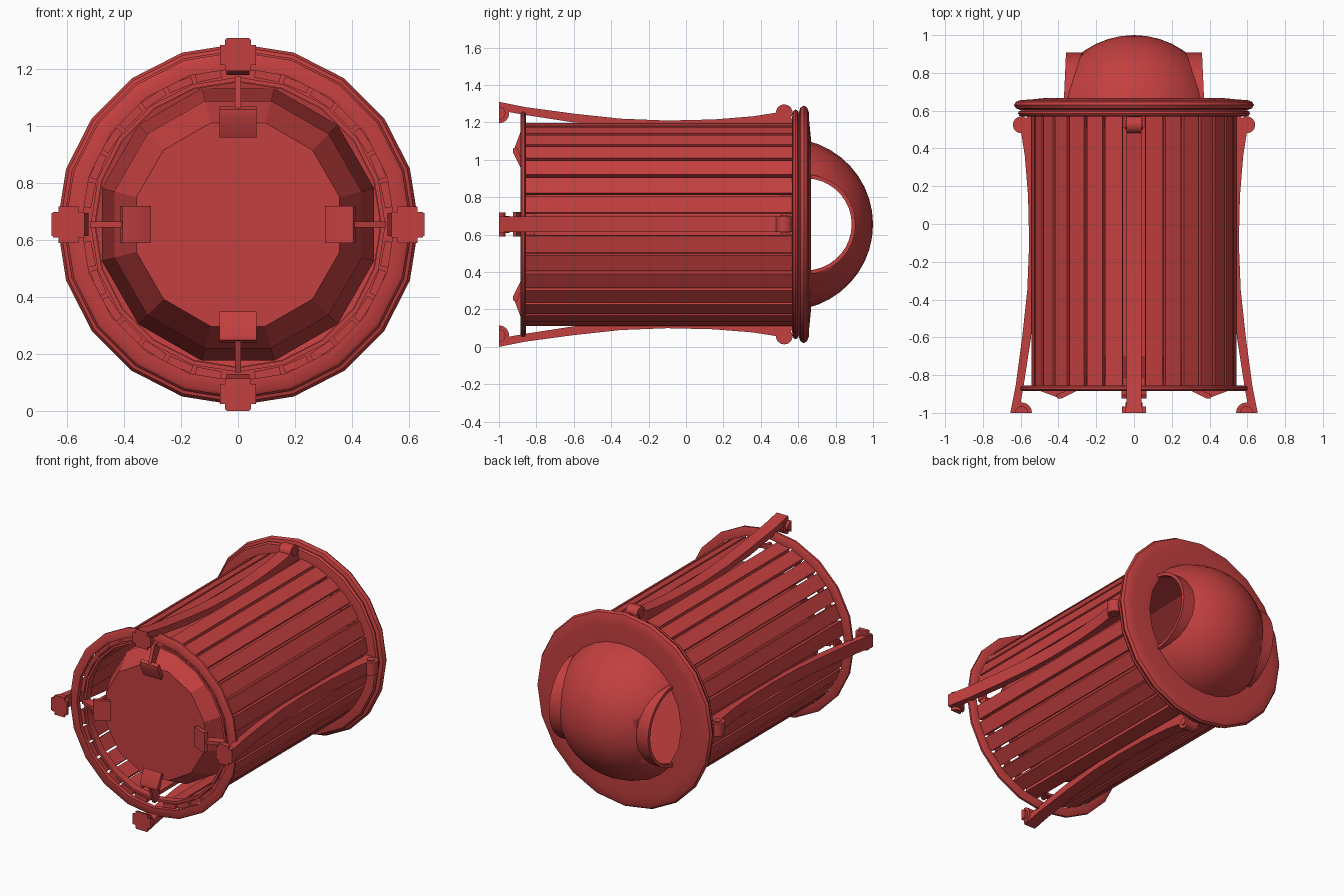
import bpy, bmesh
from math import sin, cos, pi, sqrt, radians
from mathutils import Vector

if "Cube" in bpy.data.objects:
    bpy.data.objects.remove(bpy.data.objects["Cube"])

CZ = 0.655  # height of the horizontal main axis (runs along y)
red = bpy.data.materials.new("red_paint")
red.diffuse_color = (0.55, 0.05, 0.05, 1)
red.use_nodes = True
red.node_tree.nodes["Principled BSDF"].inputs["Base Color"].default_value = red.diffuse_color


def make(name, verts, faces, angle=35):
    me = bpy.data.meshes.new(name)
    me.from_pydata(verts, [], faces)
    bm = bmesh.new()
    bm.from_mesh(me)
    bmesh.ops.remove_doubles(bm, verts=bm.verts, dist=1e-5)
    bmesh.ops.recalc_face_normals(bm, faces=bm.faces)
    bm.to_mesh(me)
    bm.free()
    ob = bpy.data.objects.new(name, me)
    bpy.context.collection.objects.link(ob)
    me.materials.append(red)
    bpy.ops.object.select_all(action='DESELECT')
    ob.select_set(True)
    bpy.context.view_layer.objects.active = ob
    bpy.ops.object.shade_smooth_by_angle(angle=radians(angle))
    return ob


def place(r, y, w, t):
    """Radius, position along the axis and sideways offset, turned by t."""
    return (r * cos(t) - w * sin(t), y, CZ + r * sin(t) + w * cos(t))


def lathe(name, prof, sides, phase=0.0, closed=True, angle=35):
    n = len(prof)
    verts = [place(r, y, 0, phase + 2 * pi * i / sides) for i in range(sides) for r, y in prof]
    faces = []
    for i in range(sides):
        a, b = i * n, (i + 1) % sides * n
        for j in range(n if closed else n - 1):
            k = (j + 1) % n
            faces.append((a + j, a + k, b + k, b + j))
    return make(name, verts, faces, angle)


def plate(name, prof, hw, t, angle=35):
    """Extrude a (radius, y) outline sideways by +-hw at angle t."""
    n = len(prof)
    verts = [place(r, y, w, t) for w in (-hw, hw) for r, y in prof]
    faces = [tuple(range(n)), tuple(range(2 * n - 1, n - 1, -1))]
    faces += [(j, (j + 1) % n, n + (j + 1) % n, n + j) for j in range(n)]
    return make(name, verts, faces, angle)


def disc(cr, cy, rad, a0=0, a1=2 * pi, n=14):
    full = abs(a1 - a0 - 2 * pi) < 1e-4
    m = n if full else n - 1
    return [(cr + rad * cos(a0 + (a1 - a0) * i / m), cy + rad * sin(a0 + (a1 - a0) * i / m))
            for i in range(n)]


# Lid: rounded rim with a flat inner flange
lathe("lid_rim", [(0.43, 0.665), (0.46, 0.668), (0.56, 0.658), (0.60, 0.657), (0.625, 0.647),
                  (0.635, 0.63), (0.625, 0.612), (0.60, 0.603), (0.50, 0.603), (0.43, 0.64)], 20)
lathe("lid_under_ring", [(0.595, 0.603), (0.61, 0.595), (0.614, 0.585), (0.605, 0.572),
                         (0.58, 0.568), (0.50, 0.568), (0.50, 0.603)], 20)

# Bottom hoop and inner slat band
lathe("bottom_hoop", [(0.595, -0.855), (0.607, -0.863), (0.607, -0.877), (0.595, -0.885),
                      (0.55, -0.885), (0.55, -0.855)], 20)
for y in (-0.86, 0.51):
    lathe("inner_band", [(0.503, y), (0.518, y), (0.518, y + 0.05), (0.503, y + 0.05)], 20)

# Slats around the body, leaving room for the four legs
for k in range(32):
    if k % 8:
        plate("slat", [(0.518, -0.86), (0.545, -0.86), (0.545, 0.57), (0.518, 0.57)],
              0.045, k * pi / 16)

# Inner bucket with tapered foot
lathe("inner_bucket", [(0, -0.86), (0.37, -0.86), (0.45, -0.70), (0.495, 0.58),
                       (0.48, 0.58), (0.435, -0.69), (0.36, -0.84), (0, -0.84)],
      12, pi / 12, False, 20)

# Curved legs with scrolls, and bucket brackets
outer = [(0.655, -1.0), (0.627, -0.86), (0.592, -0.6), (0.565, -0.35), (0.555, -0.1),
         (0.561, 0.15), (0.578, 0.36), (0.60, 0.50)]
inner = [(0.565, 0.57), (0.53, 0.57), (0.525, 0.2), (0.525, -0.3), (0.545, -0.6), (0.585, -0.86), (0.61, -1.0)]
for q in range(4):
    t = q * pi / 2
    plate("leg", outer + inner, 0.041, t)
    plate("top_scroll", disc(0.597, 0.525, 0.045), 0.041, t)
    plate("top_scroll_boss", disc(0.597, 0.525, 0.024), 0.047, t)
    plate("foot_scroll", disc(0.595, -1.0, 0.055, 0, pi, 9), 0.045, t)
    plate("foot_scroll_boss", disc(0.595, -1.0, 0.035, 0, pi, 9), 0.064, t)
    plate("bracket_web", [(0.33, -0.893), (0.40, -0.92), (0.52, -0.875), (0.52, -0.83),
                          (0.46, -0.83), (0.40, -0.865), (0.33, -0.865)], 0.01, t)
    plate("bracket_pad", [(0.305, -0.885), (0.385, -0.925), (0.405, -0.925), (0.415, -0.905),
                          (0.32, -0.868)], 0.065, t)

# Dome shell, cut through sideways by the openings
DY, DR, OY, OR = 0.54, 0.46, 0.64, 0.25


def arc(rad, n=9):
    a0 = math_asin = 0.22
    return [(rad * cos(a0 + (pi / 2 - a0) * i / n), DY + rad * sin(a0 + (pi / 2 - a0) * i / n))
            for i in range(n + 1)]


dome = lathe("dome", arc(DR) + arc(DR - 0.015)[::-1], 28, 0, True, 40)
n = 28
cv = [(x, OY + OR * sin(2 * pi * i / n), CZ + OR * cos(2 * pi * i / n)) for x in (-1, 1) for i in range(n)]
cf = [tuple(range(n)), tuple(range(2 * n - 1, n - 1, -1))]
cf += [(i, (i + 1) % n, n + (i + 1) % n, n + i) for i in range(n)]
cutter = make("opening_cutter", cv, cf)
cutter.hide_render = True
mod = dome.modifiers.new("openings", 'BOOLEAN')
mod.operation = 'DIFFERENCE'
mod.solver = 'EXACT'
mod.object = cutter
bpy.context.view_layer.objects.active = dome
bpy.ops.object.modifier_apply(modifier=mod.name)
bpy.data.objects.remove(cutter)

# Arched hoods around both openings, following the dome surface
for s in (-1, 1):
    verts, faces, m = [], [], 18
    for i in range(m + 1):
        a = pi * i / m
        for r, end in ((OR - 0.004, 0), (OR + 0.017, 0), (OR + 0.017, 1), (OR - 0.004, 1)):
            y, z = OY + r * sin(a), r * cos(a)
            base = sqrt(DR ** 2 - (y - DY) ** 2 - z ** 2) - 0.015
            tip = 0.372 - 0.012 * sin(a)
            verts.append((s * (tip if end else min(base, tip - 0.01)), y, CZ + z))
    for i in range(m):
        for j in range(4):
            k = (j + 1) % 4
            faces.append((4 * i + j, 4 * i + k, 4 * i + 4 + k, 4 * i + 4 + j))
    faces += [(0, 1, 2, 3), (4 * m, 4 * m + 1, 4 * m + 2, 4 * m + 3)]
    make("opening_hood", verts, faces)
